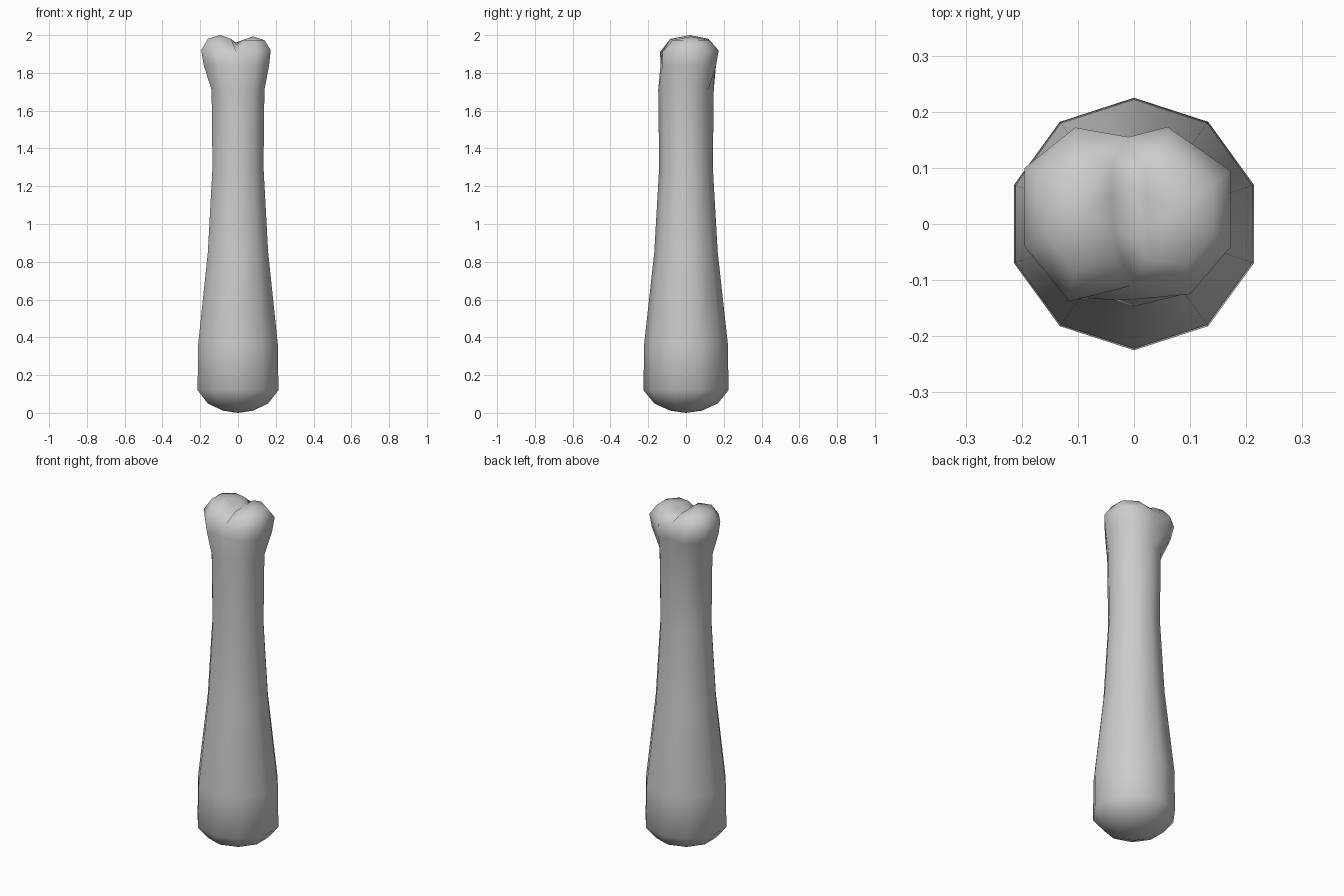
import bpy, bmesh
from math import sin, cos, pi
from mathutils import Vector

if "Cube" in bpy.data.objects:
    bpy.data.objects.remove(bpy.data.objects["Cube"])

N = 10
bm = bmesh.new()


def add_ring(points):
    return [bm.verts.new(p) for p in points]


def bridge(a, b):
    n = len(a)
    for i in range(n):
        bm.faces.new((a[i], a[(i + 1) % n], b[(i + 1) % n], b[i]))


def fan(loop, tip):
    v = bm.verts.new(tip)
    for i in range(len(loop)):
        bm.faces.new((loop[i], loop[(i + 1) % len(loop)], v))


# shaft: ten-sided rings (z, radius), first vertex at the back
profile = [(0.012, 0.085), (0.05, 0.168), (0.12, 0.225), (0.36, 0.222),
           (0.85, 0.168), (1.3, 0.142), (1.71, 0.147)]
angles = [pi / 2 + 2 * pi * k / N for k in range(N)]
rings = [add_ring([(r * cos(a), r * sin(a), z) for a in angles]) for z, r in profile]

# knuckle end: rim pinched in at the front and back of the cleft
rim = [(-0.01, 0.155, 1.93), (-0.105, 0.172, 1.92), (-0.195, 0.10, 1.92),
       (-0.195, -0.04, 1.92), (-0.115, -0.138, 1.91), (-0.005, -0.11, 1.905),
       (0.10, -0.125, 1.91), (0.173, -0.04, 1.92), (0.172, 0.095, 1.92),
       (0.06, 0.173, 1.92)]
neck = []
for k, p in enumerate(rim):
    base = rings[-1][k].co
    q = base.lerp(Vector(p), 0.75)
    if k == 5:
        q.y = -0.135
    neck.append((q.x, q.y, 1.84))
rings += [add_ring(neck), add_ring(rim)]
for a, b in zip(rings, rings[1:]):
    bridge(a, b)

# rounded foot
fan(list(reversed(rings[0])), (0, 0, 0))

# two lobes sharing the cleft line
top = rings[-1]
cleft = add_ring([(-0.005, -0.02, 1.95), (-0.01, 0.07, 1.96)])
left = top[0:6] + cleft
right = top[5:10] + [top[0]] + cleft[::-1]
for loop, c in ((left, Vector((-0.095, 0.02, 2.0))), (right, Vector((0.08, 0.025, 1.993)))):
    crown = []
    for v in loop:
        p = v.co.lerp(c, 0.35)
        p.z = c.z - 0.02
        crown.append(p)
    crown = add_ring(crown)
    bridge(loop, crown)
    fan(crown, c)

bmesh.ops.recalc_face_normals(bm, faces=bm.faces)
for f in bm.faces:
    f.smooth = True
mesh = bpy.data.meshes.new("bone_club")
bm.to_mesh(mesh)
bm.free()
obj = bpy.data.objects.new("bone_club", mesh)
bpy.context.collection.objects.link(obj)
